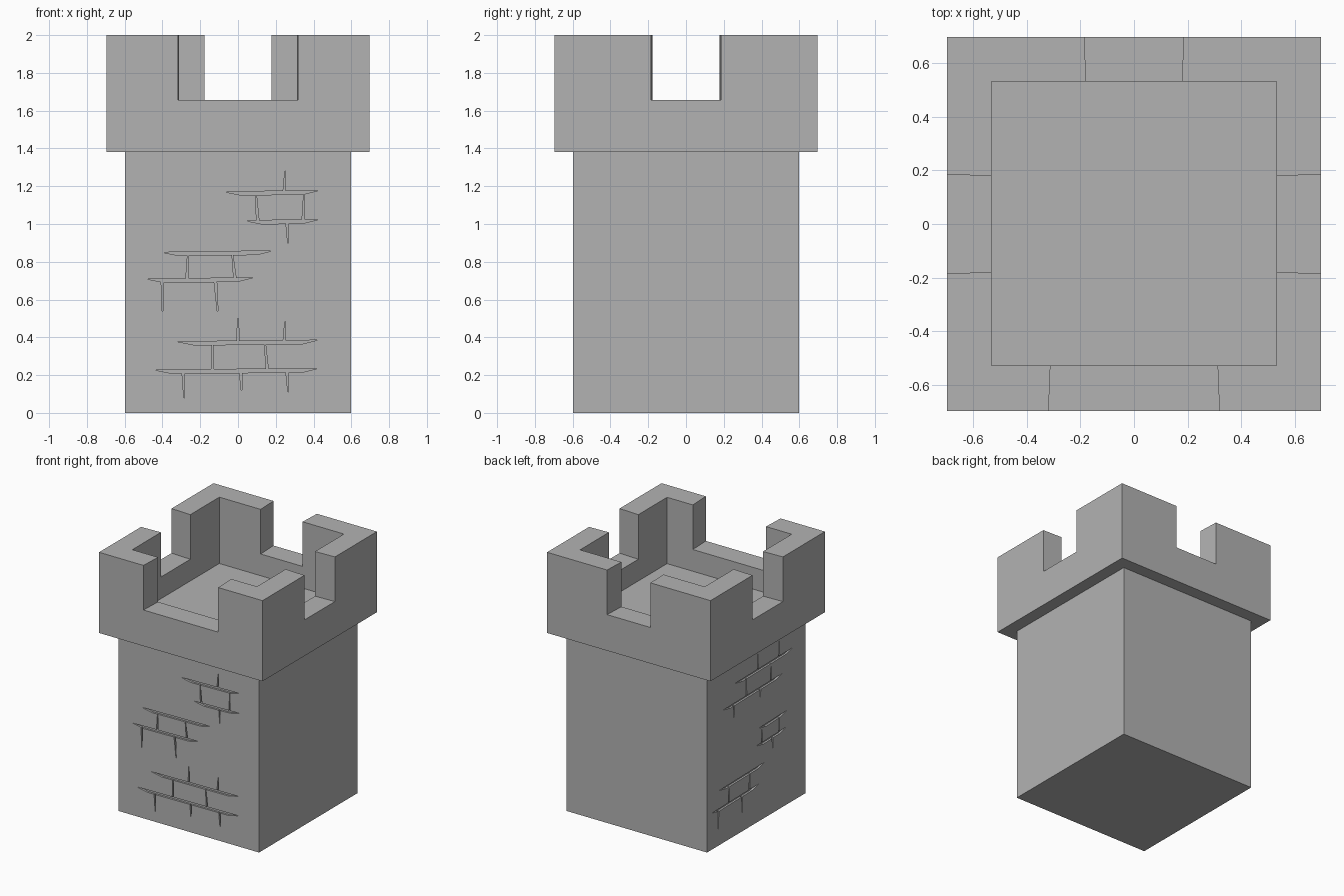
import bpy, bmesh
from mathutils import Matrix, Vector

cube = bpy.data.objects.get("Cube")
if cube:
    bpy.data.objects.remove(cube, do_unlink=True)

stone = bpy.data.materials.new("grey stone")
stone.use_nodes = True
stone.diffuse_color = (0.45, 0.45, 0.45, 1)
stone.node_tree.nodes["Principled BSDF"].inputs["Base Color"].default_value = stone.diffuse_color


def prism(bm, points, offset):
    """Extrude a planar outline along an offset."""
    face = bm.faces.new([bm.verts.new(p) for p in points])
    ext = bmesh.ops.extrude_face_region(bm, geom=[face], use_keep_orig=True)
    verts = [g for g in ext["geom"] if isinstance(g, bmesh.types.BMVert)]
    bmesh.ops.translate(bm, verts=verts, vec=Vector(offset))


def block(bm, x, y, z):
    """Box from three (low, high) ranges."""
    corners = [(x[0], y[0]), (x[1], y[0]), (x[1], y[1]), (x[0], y[1])]
    prism(bm, [(a, b, z[0]) for a, b in corners], (0, 0, z[1] - z[0]))


def make_object(name, bm):
    bmesh.ops.recalc_face_normals(bm, faces=bm.faces)
    mesh = bpy.data.meshes.new(name)
    bm.to_mesh(mesh)
    bm.free()
    mesh.materials.append(stone)
    obj = bpy.data.objects.new(name, mesh)
    bpy.context.collection.objects.link(obj)
    return obj


def carve(target, bm):
    """Cut the shapes out of the target and discard the cutter."""
    cutter = make_object("cutter", bm)
    cutter.hide_render = True
    mod = target.modifiers.new("carve", "BOOLEAN")
    mod.operation = "DIFFERENCE"
    mod.solver = "EXACT"
    mod.use_self = True
    mod.object = cutter
    bpy.context.view_layer.objects.active = target
    bpy.ops.object.modifier_apply(modifier=mod.name)
    bpy.data.objects.remove(cutter, do_unlink=True)


# Shaft
HALF = 0.597
bm = bmesh.new()
block(bm, (-HALF, HALF), (-HALF, HALF), (0, 1.38))
shaft = make_object("tower_shaft", bm)


def mortar(bm, rows, joints, turn):
    """Tapered mortar grooves, laid out on the front face and turned about z."""
    start = len(bm.verts)

    def groove(outline):
        prism(bm, [(u, -HALF - 0.03, z) for u, z in outline], (0, 0.045, 0))

    for a, b, z in rows:
        groove([(a, z), (b, z + 0.008), (b - 0.08, z - 0.012), (a + 0.09, z - 0.018)])
    for u, z, tip, lean in joints:
        groove([(u - 0.007, z), (u + 0.007, z), (u + lean + 0.002, tip), (u + lean - 0.002, tip)])
    bm.verts.ensure_lookup_table()
    bmesh.ops.rotate(bm, verts=bm.verts[start:], cent=(0, 0, 0), matrix=Matrix.Rotation(turn, 3, "Z"))


# Mortar lines: rows are (start, end, height); joints are (position, base, tip, lean)
front_rows = [(-0.07, 0.43, 1.17), (0.04, 0.43, 1.017), (-0.40, 0.18, 0.85),
              (-0.48, 0.08, 0.708), (-0.32, 0.42, 0.377), (-0.44, 0.42, 0.227)]
front_joints = [(0.245, 1.165, 1.28, 0.005), (0.105, 1.01, 1.16, -0.01), (0.345, 1.01, 1.165, 0.005),
                (0.26, 1.01, 0.9, 0.005), (-0.27, 0.7, 0.84, 0.005), (-0.015, 0.7, 0.84, -0.015),
                (-0.4, 0.7, 0.54, 0), (-0.12, 0.7, 0.54, 0.012), (0, 0.37, 0.5, 0),
                (0.245, 0.37, 0.485, 0.005), (-0.135, 0.22, 0.37, 0), (0.155, 0.22, 0.37, -0.012),
                (-0.29, 0.22, 0.08, 0.005), (0.015, 0.22, 0.12, 0.003), (0.26, 0.22, 0.11, 0.006)]
side_rows = [(-0.26, 0.45, 1.17), (-0.4, 0.32, 1.02), (0.03, 0.38, 0.715),
             (0, 0.37, 0.59), (-0.45, 0.11, 0.42), (-0.54, 0.03, 0.28)]
side_joints = [(0.28, 1.165, 1.29, 0), (0.02, 1.165, 1.29, 0), (0.18, 1.01, 1.16, 0),
               (-0.12, 1.01, 1.16, 0), (0.05, 1.01, 0.95, 0), (-0.27, 1.01, 0.9, 0),
               (0.07, 0.58, 0.705, 0), (0.28, 0.58, 0.705, 0), (0.2, 0.58, 0.5, 0),
               (-0.08, 0.27, 0.41, 0), (-0.33, 0.27, 0.41, 0), (-0.46, 0.27, 0.13, 0),
               (-0.17, 0.27, 0.145, 0)]
QUARTER = 1.5707963
bm = bmesh.new()
mortar(bm, front_rows, front_joints, 0)
mortar(bm, side_rows, side_joints, -QUARTER)
carve(shaft, bm)

# Battlement block with sunken floor
RIM = 0.695
bm = bmesh.new()
block(bm, (-RIM, RIM), (-RIM, RIM), (1.38, 2))
battlement = make_object("battlement", bm)
bm = bmesh.new()
block(bm, (-0.53, 0.53), (-0.527, 0.53), (1.49, 2.2))
carve(battlement, bm)

# Crenel gaps, slightly splayed outward; the front one is wider
for side, half in enumerate((0.313, 0.18, 0.18, 0.18)):
    bm = bmesh.new()
    w, n = half + 0.007, half - 0.005
    prism(bm, [(-w, -0.75, 1.657), (w, -0.75, 1.657), (n, -0.45, 1.657), (-n, -0.45, 1.657)], (0, 0, 0.6))
    bmesh.ops.rotate(bm, verts=bm.verts, cent=(0, 0, 0), matrix=Matrix.Rotation(side * QUARTER, 3, "Z"))
    carve(battlement, bm)
